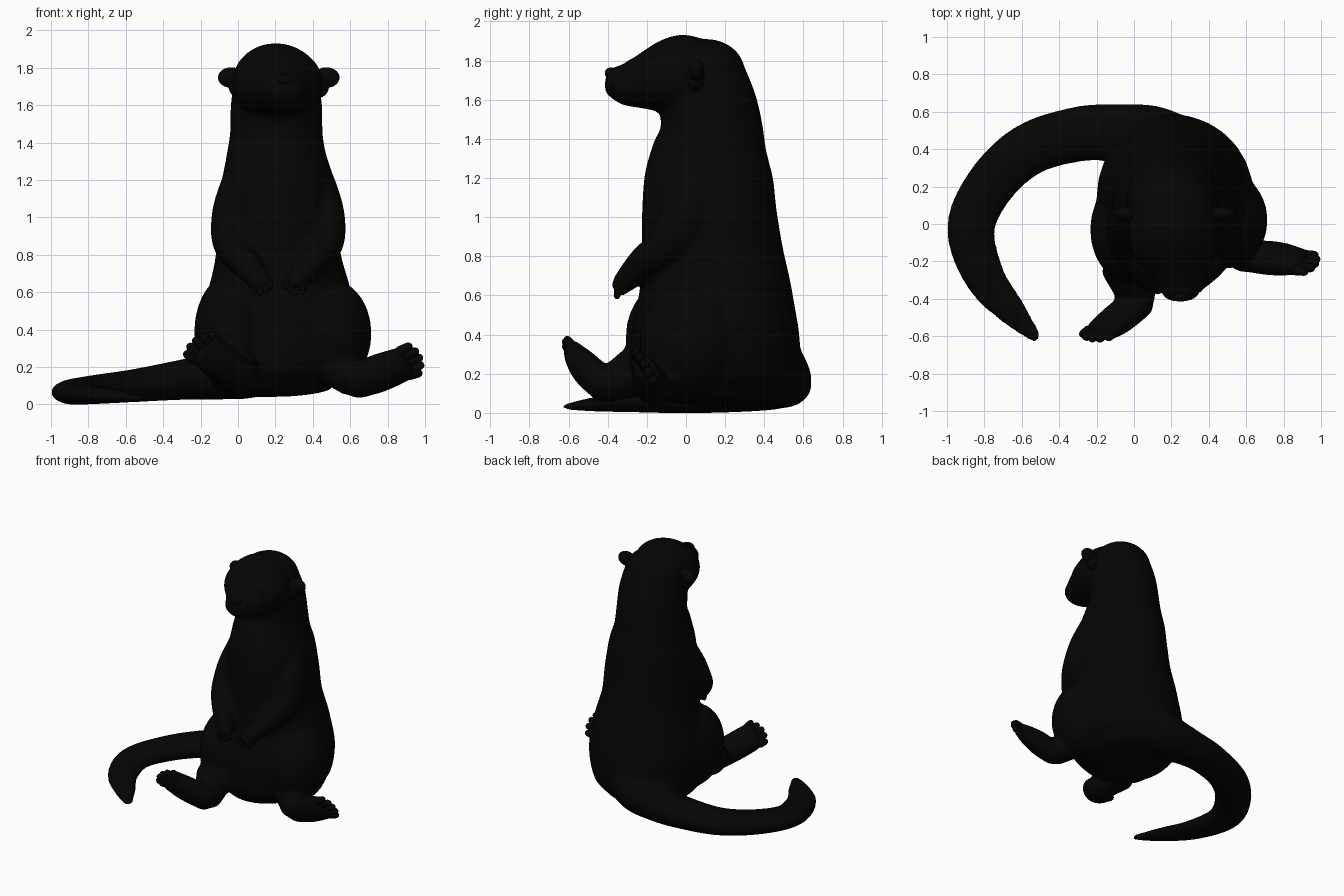
import bpy, bmesh
from math import sin, cos, pi
from mathutils import Vector, Matrix

cube = bpy.data.objects.get("Cube")
if cube:
    bpy.data.objects.remove(cube, do_unlink=True)

fur = bpy.data.materials.new("dark_fur")
fur.use_nodes = True
colour = (0.0015, 0.0015, 0.0015, 1)
fur.diffuse_color = colour
fur.node_tree.nodes["Principled BSDF"].inputs["Base Color"].default_value = colour
SIDES = 28


def spline(rows, steps=6):
    """Smoothly interpolated rows of x, y, z, side radius, ref radius."""
    v = [Vector(r) for r in rows]
    out = []
    for i in range(len(v) - 1):
        a, b, c, d = v[max(i - 1, 0)], v[i], v[i + 1], v[min(i + 2, len(v) - 1)]
        for k in range(steps):
            t = k / steps
            out.append(0.5 * (2 * b + (c - a) * t + (2 * a - 5 * b + 4 * c - d) * t ** 2
                              + (3 * b - a - 3 * c + d) * t ** 3))
    return out + [v[-1]]


def loft(bm, rows, ref, caps):
    """Tube of elliptical rings with domed ends of the given heights."""
    path = spline(rows)
    pts = [Vector(p[:3]) for p in path]
    n = len(pts)
    rings = []
    for i in range(n):
        t = (pts[min(i + 1, n - 1)] - pts[max(i - 1, 0)]).normalized()
        rings.append((pts[i], t, path[i][3], path[i][4]))

    def dome(ring, height):
        p, t, a, b = ring
        angles = [k * pi / 14 for k in range(1, 7)]
        return [(p + t * height * sin(g), t, a * cos(g), b * cos(g)) for g in angles]

    rings = dome(rings[0], -caps[0])[::-1] + rings + dome(rings[-1], caps[1])
    loops = []
    for p, t, a, b in rings:
        up = Vector(ref)
        up = (up - t * up.dot(t)).normalized()
        side = t.cross(up)
        loops.append([bm.verts.new(p + side * a * cos(2 * pi * j / SIDES)
                                   + up * b * sin(2 * pi * j / SIDES)) for j in range(SIDES)])
    for lo, hi in zip(loops, loops[1:]):
        for j in range(SIDES):
            k = (j + 1) % SIDES
            bm.faces.new((lo[j], lo[k], hi[k], hi[j]))
    bm.faces.new(loops[0][::-1])
    bm.faces.new(loops[-1])


def ball(bm, centre, radii):
    bmesh.ops.create_uvsphere(bm, u_segments=24, v_segments=14, radius=1,
                              matrix=Matrix.Translation(centre) @ Matrix.Diagonal((*radii, 1)))


def finish(name, bm):
    bmesh.ops.recalc_face_normals(bm, faces=bm.faces)
    for f in bm.faces:
        f.smooth = True
    mesh = bpy.data.meshes.new(name)
    bm.to_mesh(mesh)
    bm.free()
    mesh.materials.append(fur)
    ob = bpy.data.objects.new(name, mesh)
    bpy.context.collection.objects.link(ob)
    return ob


def digits(name, tip, axis, spread, count, gap, radius, length):
    """A fan of rounded toes or fingers."""
    bm = bmesh.new()
    tip, axis, spread = Vector(tip), Vector(axis).normalized(), Vector(spread).normalized()
    ref = axis.cross(spread)
    for i in range(count):
        off = i - (count - 1) / 2
        start = tip + spread * off * gap
        end = start + (axis + spread * off * 0.1) * (length - 0.008 * off * off)
        loft(bm, [(*start, radius, radius), (*end, radius * .85, radius * .8)], ref, (radius, radius))
    finish(name, bm)


body = bmesh.new()

# Torso and neck, from the seat upwards
loft(body, [
    (.2, .15, .09, .31, .35), (.2, .15, .2, .385, .43), (.22, .15, .4, .42, .43),
    (.22, .15, .6, .385, .395), (.215, .135, .8, .335, .365), (.215, .12, 1.0, .325, .347),
    (.21, .116, 1.2, .3, .33), (.205, .121, 1.32, .27, .301), (.205, .13, 1.45, .248, .264),
    (.205, .11, 1.6, .245, .245), (.2, .088, 1.73, .225, .215)], (0, 1, 0), (.05, .18))

# Head and muzzle, turned slightly to its left
loft(body, [
    (.2, .12, 1.71, .2, .18), (.2, .0, 1.72, .232, .212), (.217, -.08, 1.715, .243, .2),
    (.235, -.17, 1.7, .215, .164), (.243, -.24, 1.688, .172, .134),
    (.248, -.31, 1.682, .135, .112), (.25, -.37, 1.692, .1, .08)], (0, 0, 1), (.1, .045))

# Curling tail with a broad root running up the back
loft(body, [
    (.27, .26, .52, .23, .23), (.21, .34, .33, .24, .225), (.08, .44, .2, .2, .165),
    (-.1, .485, .155, .158, .13), (-.3, .48, .132, .148, .108), (-.56, .4, .1, .142, .088),
    (-.76, .22, .08, .135, .078), (-.872, -.02, .066, .13, .068), (-.8, -.28, .055, .112, .052),
    (-.65, -.47, .043, .08, .036), (-.535, -.595, .033, .04, .018)], (0, 0, 1), (.1, .04))

# Haunches
ball(body, (.495, .02, .38), (.22, .26, .29))
ball(body, (-.03, -.03, .39), (.205, .28, .31))

# Shins and splayed feet
loft(body, [(.48, -.05, .25, .14, .13), (.61, -.17, .13, .1, .09)], (0, 0, 1), (.05, .06))
loft(body, [(-.04, -.22, .23, .14, .14), (.02, -.4, .14, .1, .09)], (0, 0, 1), (.05, .06))
left_axis, left_spread = Vector((.93, -.07, .33)), Vector((-.3, -.5, .8))
right_axis, right_spread = Vector((-.6, -.46, .62)), Vector((.8, -.1, .6))
loft(body, [(.63, -.175, .123, .1, .08), (.76, -.185, .17, .11, .085),
            (.89, -.205, .22, .105, .055)], left_axis.cross(left_spread), (.07, .035))
loft(body, [(.02, -.425, .143, .1, .08), (-.09, -.51, .225, .105, .08),
            (-.18, -.575, .295, .105, .053)], right_axis.cross(right_spread), (.07, .035))

# Arms folded down over the belly
for s in (-1, 1):
    loft(body, [
        (.215 + s * .22, .06, 1.2, .08, .1), (.215 + s * .268, -.0, 1.03, .085, .12),
        (.215 + s * .265, -.085, .87, .088, .11), (.215 + s * .19, -.21, .77, .083, .088),
        (.215 + s * .11, -.31, .675, .065, .06), (.215 + s * .09, -.338, .64, .062, .047)],
        (0, 1, 0), (.1, .03))

# Fuse the soft parts into one skin
skin = finish("body", body)
fuse = skin.modifiers.new("fuse", "REMESH")
fuse.mode = "VOXEL"
fuse.voxel_size = 0.015
fuse.use_smooth_shade = True
soft = skin.modifiers.new("soften", "SMOOTH")
soft.factor = 0.5
soft.iterations = 12

# Toes and fingers
digits("left_toes", (.892, -.207, .222), left_axis, left_spread, 5, .039, .029, .074)
digits("right_toes", (-.183, -.58, .298), right_axis, right_spread, 5, .039, .029, .06)
for s, side in ((-1, "right"), (1, "left")):
    digits(side + "_fingers", (.215 + s * .09, -.345, .635), (-s * .3, -.2, -.9), (1, 0, -s * .3),
           4, .028, .021, .033)

# Ears, eyes and nose
for s, side in ((-1, "right"), (1, "left")):
    ear = bmesh.new()
    ball(ear, (.218 + s * .255, .055, 1.748), (.07, .038, .055))
    ball(ear, (.218 + s * .215, .05, 1.71), (.055, .045, .07))
    finish(side + "_ear", ear)
    eye = bmesh.new()
    ball(eye, (.24 + s * .12, -.225, 1.77), (.025, .025, .025))
    finish(side + "_eye", eye)
nose = bmesh.new()
ball(nose, (.25, -.385, 1.735), (.05, .03, .03))
finish("nose", nose)
